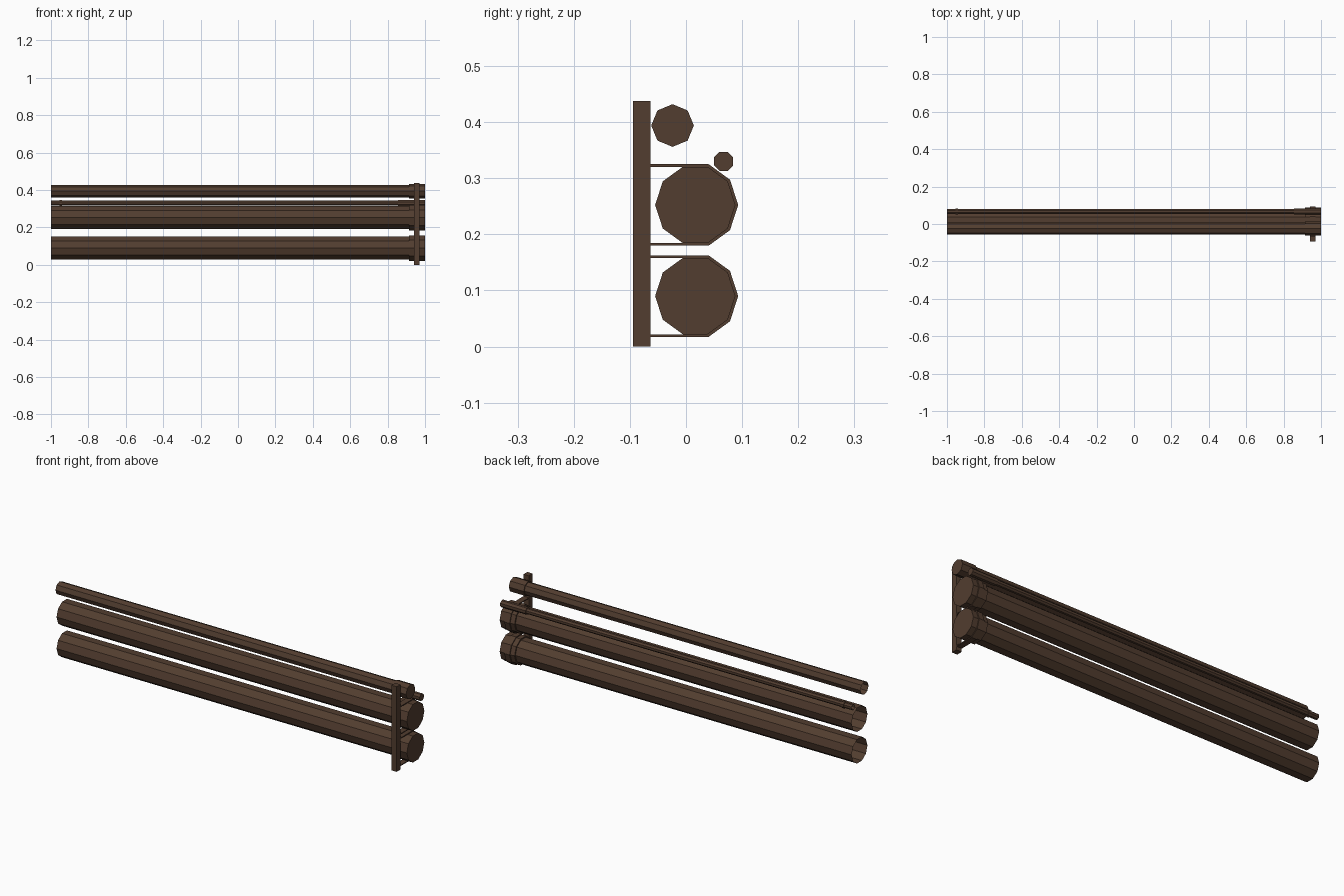
import bpy, bmesh, math

if "Cube" in bpy.data.objects:
    bpy.data.objects.remove(bpy.data.objects["Cube"])

brown = bpy.data.materials.new("dark brown")
brown.diffuse_color = (0.085, 0.047, 0.029, 1)
brown.use_nodes = True
brown.node_tree.nodes["Principled BSDF"].inputs["Base Color"].default_value = brown.diffuse_color


def finish(name, bm):
    bmesh.ops.recalc_face_normals(bm, faces=bm.faces)
    me = bpy.data.meshes.new(name)
    bm.to_mesh(me)
    bm.free()
    me.materials.append(brown)
    ob = bpy.data.objects.new(name, me)
    bpy.context.collection.objects.link(ob)
    return ob


def pipe(name, y, z, sides, profile, turn=0.0):
    """Tube along x through (x, radius) steps; closed at +x, open at -x."""
    bm = bmesh.new()
    rings = []
    for x, r in profile:
        rings.append([bm.verts.new((x, y + r * math.cos(turn + 2 * math.pi * i / sides),
                                    z + r * math.sin(turn + 2 * math.pi * i / sides)))
                      for i in range(sides)])
    for a, b in zip(rings, rings[1:]):
        for i in range(sides):
            j = (i + 1) % sides
            bm.faces.new((a[i], a[j], b[j], b[i]))
    bm.faces.new(rings[-1])
    finish(name, bm)


def strap(name, y, z, r, thick, y_wall, x0, x1):
    """U-shaped band from the post around the back of a pipe."""
    def path(rad):
        pts = [(y + rad * math.cos(math.radians(a)), z + rad * math.sin(math.radians(a)))
               for a in (72, 36, 0, -36, -72)]
        return [(y_wall, pts[0][1])] + pts + [(y_wall, pts[-1][1])]
    bm = bmesh.new()
    loop = path(r) + path(r - thick)[::-1]
    lo = [bm.verts.new((x0, *p)) for p in loop]
    hi = [bm.verts.new((x1, *p)) for p in loop]
    n = len(loop)
    for i in range(n):
        j = (i + 1) % n
        bm.faces.new((lo[i], lo[j], hi[j], hi[i]))
    for i in range(n // 2 - 1):
        for v in (lo, hi):
            bm.faces.new((v[i], v[i + 1], v[n - 2 - i], v[n - 1 - i]))
    finish(name, bm)


# Wall post
bm = bmesh.new()
bmesh.ops.create_cube(bm, size=1)
for v in bm.verts:
    v.co = (0.955 + v.co.x * 0.03, -0.079 + v.co.y * 0.031, 0.219 + v.co.z * 0.438)
finish("wall_post", bm)

# Two large pipes with end collars and straps
for label, z in (("lower", 0.09), ("upper", 0.2525)):
    pipe(label + "_large_pipe", 0.0165, z, 10,
         [(-1, 0.0645), (0.915, 0.0645), (0.915, 0.0715), (1, 0.0715)])
    strap(label + "_strap", 0.0165, z, 0.0765, 0.005, -0.064, 0.94, 0.97)

# Medium pipe at the top
pipe("medium_pipe", -0.024, 0.394, 8,
     [(-1, 0.033), (0.915, 0.033), (0.915, 0.038), (1, 0.038)])

# Thin pipe with a long sleeve at one end and a coupling ring at the other
pipe("thin_pipe", 0.067, 0.33, 8,
     [(-1, 0.0145), (-0.955, 0.0145), (-0.955, 0.0175), (-0.94, 0.0175), (-0.94, 0.0145),
      (0.855, 0.0145), (0.855, 0.0185), (1, 0.0185)], math.pi / 8)
